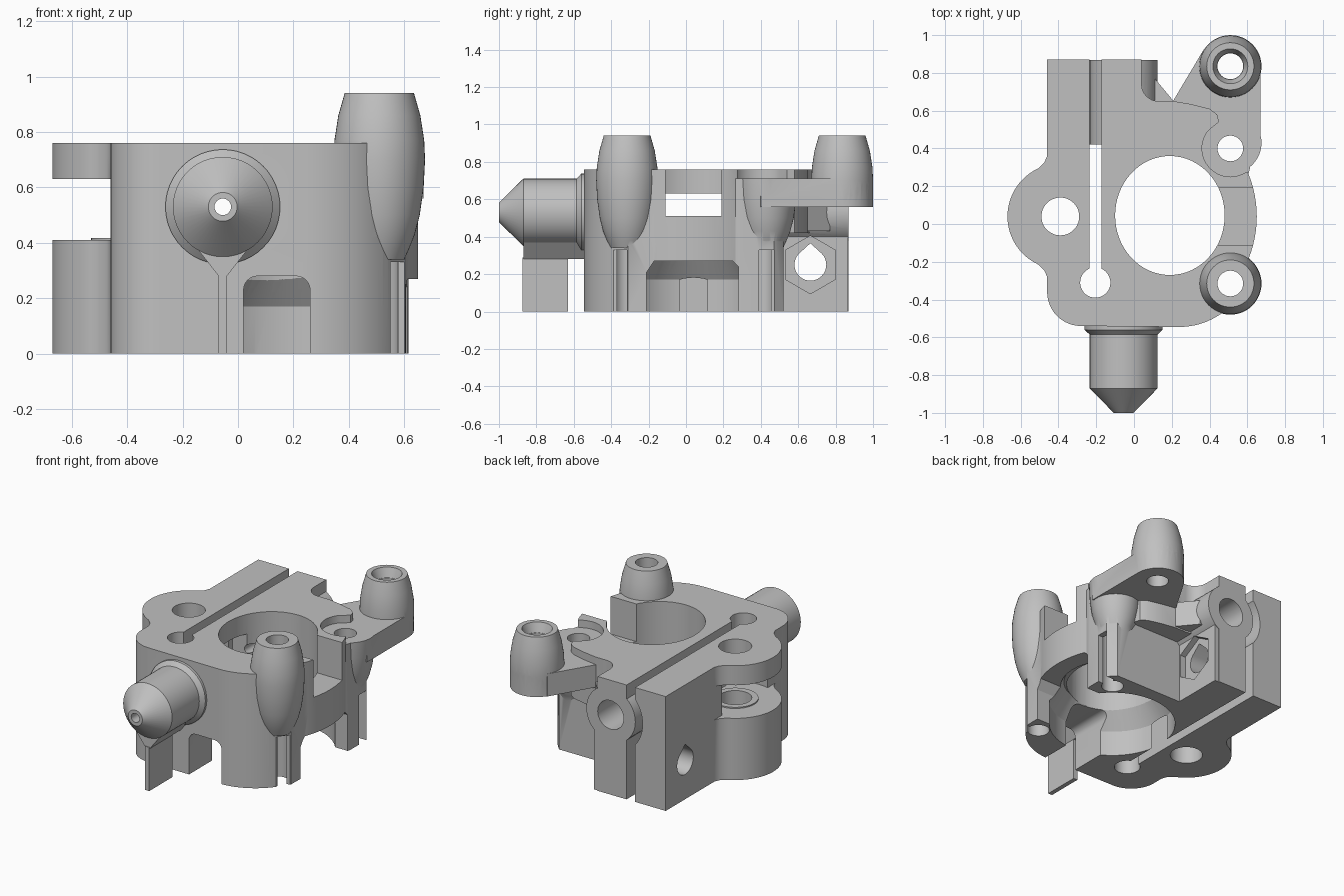
import bpy, bmesh, math
from mathutils import Vector

cube = bpy.data.objects.get("Cube")
if cube:
    bpy.data.objects.remove(cube, do_unlink=True)

grey = bpy.data.materials.new("light grey")
grey.use_nodes = True
tone = (0.53, 0.53, 0.53, 1)
grey.diffuse_color = tone
grey.node_tree.nodes["Principled BSDF"].inputs["Base Color"].default_value = tone


def loft(name, rings):
    """Closed solid through matching rings of points."""
    bm = bmesh.new()
    loops = [[bm.verts.new(p) for p in ring] for ring in rings]
    n = len(loops[0])
    for a, b in zip(loops, loops[1:]):
        for i in range(n):
            j = (i + 1) % n
            bm.faces.new((a[i], a[j], b[j], b[i]))
    bm.faces.new(loops[0])
    bm.faces.new(loops[-1])
    bmesh.ops.recalc_face_normals(bm, faces=bm.faces)
    mesh = bpy.data.meshes.new(name)
    bm.to_mesh(mesh)
    bm.free()
    obj = bpy.data.objects.new(name, mesh)
    bpy.context.collection.objects.link(obj)
    mesh.materials.append(grey)
    return obj


def place(axis, u, v, w):
    return {"x": Vector((w, u, v)), "y": Vector((u, w, v)), "z": Vector((u, v, w))}[axis]


def prism(name, pts, lo, hi, axis="z"):
    return loft(name, [[place(axis, u, v, w) for u, v in pts] for w in (lo, hi)])


def box(name, x, y, z):
    return prism(name, [(x[0], y[0]), (x[1], y[0]), (x[1], y[1]), (x[0], y[1])], *z)


def arc(cx, cy, r, a0, a1, n=12, ry=None):
    ry = ry or r
    angles = [math.radians(a0 + (a1 - a0) * i / n) for i in range(n + 1)]
    return [(cx + r * math.cos(a), cy + ry * math.sin(a)) for a in angles]


def lathe(name, cu, cv, profile, axis="z", sides=48, turn=0):
    """Turned solid; profile is a list of (position, radius)."""
    return loft(name, [[place(axis, u, v, w) for u, v in
                        arc(cu, cv, r, turn, turn + 360, sides)[:-1]]
                       for w, r in profile])


def rod(name, cu, cv, r, lo, hi, axis="z", sides=48, turn=0):
    return lathe(name, cu, cv, [(lo, r), (hi, r)], axis, sides, turn)


# Shared outline: left lug, rounded front and curved right wall
LUG = (-0.39, 0.04)
POST_X = 0.51
FEED = (-0.055, 0.53)
BORE = (0.19, 0.045)
left_edge = ([(-0.46, 0.36), (-0.475, 0.325)] + arc(*LUG, 0.28, 115, 245, 24)
             + [(-0.475, -0.245), (-0.46, -0.28)])
front_edge = (arc(-0.28, -0.36, 0.18, 180, 270) + arc(0.24, -0.16, 0.385, 270, 330, 14)
              + [(0.605, -0.31)] + arc(0.05, 0.04, 0.6, -22, 22, 12))

body = prism("clamp_body", left_edge + front_edge
             + [(0.615, 0.3), (0.615, 0.47), (0.57, 0.52), (-0.46, 0.52)], 0, 0.71)
ops = []


def add(obj):
    ops.append((obj, "UNION"))


def cut(obj):
    ops.append((obj, "DIFFERENCE"))


# Top plate with the wavy recess around the rear screw seat
add(prism("top_plate", left_edge + front_edge + [(0.6, 0.275)]
          + arc(POST_X, 0.4, 0.15, 300, 145, 16)
          + [(0.40, 0.50), (0.45, 0.54), (0.44, 0.58), (0.40, 0.61), (0.3, 0.635),
             (0.21, 0.65)] + arc(0.13, 0.74, 0.09, 270, 180, 8)
          + [(0.04, 0.87), (-0.46, 0.87)], 0.42, 0.76))
# Rear clamp jaws and the gusset beside them
add(box("rear_jaws", (-0.46, 0.04), (0.4, 0.87), (0, 0.6)))
add(box("nut_jaw", (-0.17, 0.07), (0.4, 0.865), (0, 0.5)))
add(prism("jaw_gusset", [(0.05, 0.6), (0.22, 0.6), (0.21, 0.65), (0.11, 0.77), (0.05, 0.77)],
          0.43, 0.6))
# Arm reaching to the rear post
add(prism("rear_arm", [(0.2, 0.5), (0.2, 0.64), (0.37, 0.925)]
          + arc(POST_X, 0.84, 0.16, 148, 0, 12) + [(0.67, 0.4), (0.6, 0.39)], 0.56, 0.71))

# Tapered posts and the truncated seat
post = [(0.34, 0.09), (0.38, 0.108), (0.43, 0.128), (0.5, 0.146), (0.6, 0.16), (0.7, 0.165),
        (0.77, 0.162), (0.86, 0.148), (0.94, 0.125)]
add(lathe("front_post", POST_X, -0.315, post))
add(lathe("rear_post", POST_X, 0.835, [(0.56, 0.157)] + post[4:]))
add(lathe("screw_seat", POST_X, 0.43, post[:5] + [(0.71, 0.165)]))

# Front nozzle with collar and cone tip
add(lathe("nozzle", *FEED, [(-0.45, 0.207), (-0.56, 0.207), (-0.585, 0.18), (-0.87, 0.18),
                            (-1.0, 0.052)], "y"))

# Bores, cavity and windows
cut(lathe("under_cavity", 0.21, 0.04, [(-0.1, 0.39), (0.17, 0.39), (0.3, 0.3)]))
cut(prism("main_bore", arc(*BORE, 0.29, 0, 360, 64, 0.315)[:-1], -0.1, 1))
cut(prism("front_window", [(0.02, -0.1), (0.26, -0.1)] + arc(0.21, 0.23, 0.05, 0, 90, 6)
          + arc(0.07, 0.23, 0.05, 90, 180, 6), -0.7, 0, "y"))
cut(prism("side_window", [(-0.21, -0.1), (0.28, -0.1), (0.28, 0.24), (0.25, 0.27),
                          (-0.17, 0.27), (-0.21, 0.21)], 0.3, 0.8, "x"))
cut(box("side_notch", (0.3, 0.8), (-0.11, 0.19), (0.51, 0.9)))

# Lug gap opening into the bore
cut(box("lug_gap", (-0.8, -0.46), (-0.45, 0.45), (0.41, 0.63)))
cut(rod("lug_gap_round", *LUG, 0.25, 0.41, 0.63))
cut(box("lug_gap_inner", (-0.4, 0), (-0.11, 0.19), (0.41, 0.63)))
add(rod("lug_washer", *LUG, 0.14, 0.39, 0.418))
cut(rod("lug_hole", *LUG, 0.1, -0.1, 1))

# Clamp slot, bent around the feed tube
cut(box("slot", (-0.235, -0.172), (-0.28, 1), (-0.1, 1)))
cut(rod("slot_end", -0.205, -0.31, 0.08, -0.1, 1))
cut(prism("tube_clearance", arc(*FEED, 0.235, 120, 240, 20), 0.4, 1, "y"))
add(rod("feed_tube", *FEED, 0.18, 0.42, 0.868, "y"))
cut(rod("feed_socket", *FEED, 0.095, 0.5, 1, "y"))
cut(rod("feed_hole", *FEED, 0.03, -1.1, 0.9, "y", 24))

# Teardrop clamp screw hole with hexagonal nut pocket
cut(prism("clamp_hole", arc(0.665, 0.25, 0.085, 135, 405, 24) + [(0.665, 0.365)],
          -0.6, 0.2, "x"))
cut(rod("nut_pocket", 0.665, 0.25, 0.155, 0.03, 0.2, "x", 6, 30))

# Vertical screw holes, countersink and side grooves
for y in (-0.315, 0.4, 0.835):
    cut(rod("post_hole", POST_X, y, 0.068, -0.1, 1, sides=32))
cut(lathe("countersink", POST_X, 0.835, [(0.88, 0.07), (0.96, 0.1)]))
for y in (-0.355, 0.43):
    cut(box("side_groove", (0.55, 0.8), (y - 0.04, y + 0.04), (-0.1, 0.33)))

for obj, mode in ops:
    mod = body.modifiers.new(obj.name, "BOOLEAN")
    mod.object, mod.operation, mod.solver = obj, mode, "EXACT"
bpy.context.view_layer.update()
result = bpy.data.meshes.new_from_object(
    body.evaluated_get(bpy.context.evaluated_depsgraph_get()))
body.modifiers.clear()
body.data = result
result.materials.clear()
result.materials.append(grey)
for obj, mode in ops:
    bpy.data.objects.remove(obj, do_unlink=True)

# Thin support fin beneath the nozzle
fin = prism("nozzle_fin", [(-0.07, 0), (-0.04, 0), (-0.04, 0.29), (-0.07, 0.29)],
            -0.875, -0.63, "y")
cradle = prism("nozzle_cradle", [(-0.07, 0.28), (-0.04, 0.28), (0.03, 0.37), (-0.14, 0.37)],
               -0.87, -0.53, "y")

for obj in (body, fin, cradle):
    bpy.ops.object.select_all(action="DESELECT")
    obj.select_set(True)
    bpy.context.view_layer.objects.active = obj
    bpy.ops.object.shade_smooth_by_angle(angle=math.radians(30))
